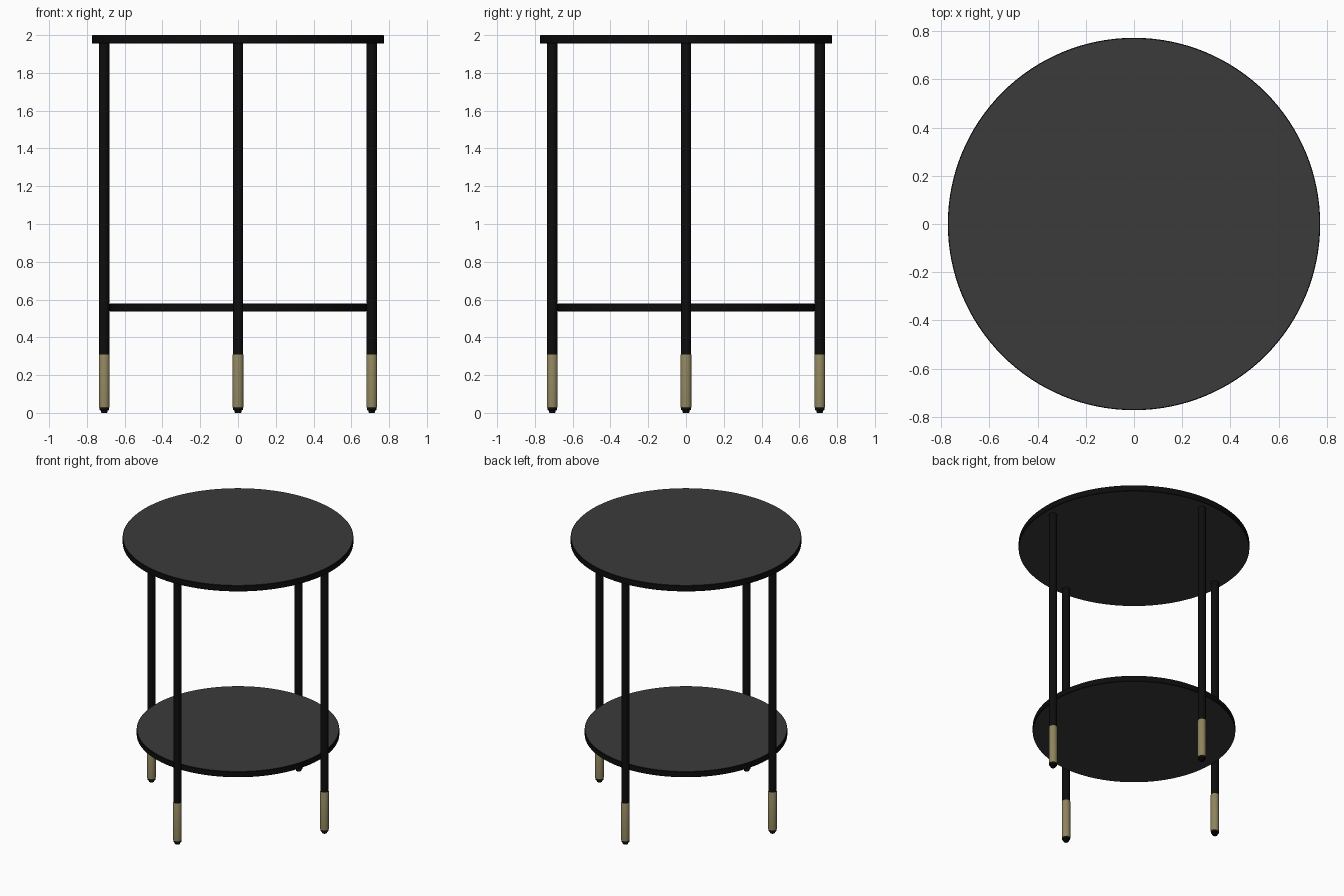
import bpy, bmesh, math

if "Cube" in bpy.data.objects:
    bpy.data.objects.remove(bpy.data.objects["Cube"])


def material(name, rgb):
    m = bpy.data.materials.new(name)
    m.diffuse_color = (*rgb, 1)
    m.use_nodes = True
    m.node_tree.nodes["Principled BSDF"].inputs["Base Color"].default_value = m.diffuse_color
    return m


BLACK = material("black metal", (0.004, 0.004, 0.004))
PANEL = material("dark grey panel", (0.044, 0.044, 0.044))
BRASS = material("aged brass", (0.27, 0.23, 0.11))


def lathe(name, profile, mats, segments, loc=(0, 0)):
    """Closed solid of revolution from (radius, z) points; flat caps use the last material."""
    bm = bmesh.new()
    rings = []
    for r, z in profile:
        rings.append([bm.verts.new((r * math.cos(2 * math.pi * i / segments),
                                    r * math.sin(2 * math.pi * i / segments), z))
                      for i in range(segments)])
    for a, b in zip(rings, rings[1:]):
        for i in range(segments):
            j = (i + 1) % segments
            bm.faces.new((a[i], a[j], b[j], b[i]))
    caps = [bm.faces.new(rings[0][::-1]), bm.faces.new(rings[-1])]
    for f in caps:
        f.material_index = len(mats) - 1
    me = bpy.data.meshes.new(name)
    bm.to_mesh(me)
    bm.free()
    for m in mats:
        me.materials.append(m)
    ob = bpy.data.objects.new(name, me)
    ob.location = (*loc, 0)
    bpy.context.collection.objects.link(ob)
    bpy.context.view_layer.objects.active = ob
    bpy.ops.object.select_all(action='DESELECT')
    ob.select_set(True)
    bpy.ops.object.shade_smooth_by_angle(angle=math.radians(30))
    return ob


def disc(name, r, z0, z1, c=0.003):
    # round board: black edge with fine chamfers, grey faces
    lathe(name, [(r - c, z0), (r, z0 + c), (r, z1 - c), (r - c, z1)], [BLACK, PANEL], 128)


# Table top and lower shelf
disc("table_top", 0.773, 1.955, 2.0)
disc("lower_shelf", 0.679, 0.537, 0.58)

# Four legs, each with a brass sleeve and a stepped glide foot
R = 0.708
for side, (x, y) in {"right": (R, 0), "back": (0, R),
                     "left": (-R, 0), "front": (0, -R)}.items():
    lathe(side + "_leg", [(0.027, 0.30), (0.027, 1.957)], [BLACK], 32, (x, y))
    lathe(side + "_sleeve", [(0.027, 0.028), (0.029, 0.031), (0.029, 0.307), (0.0275, 0.31)],
          [BRASS], 32, (x, y))
    lathe(side + "_foot", [(0.015, 0.0), (0.018, 0.003), (0.018, 0.012),
                           (0.026, 0.016), (0.026, 0.03)], [BLACK], 32, (x, y))
